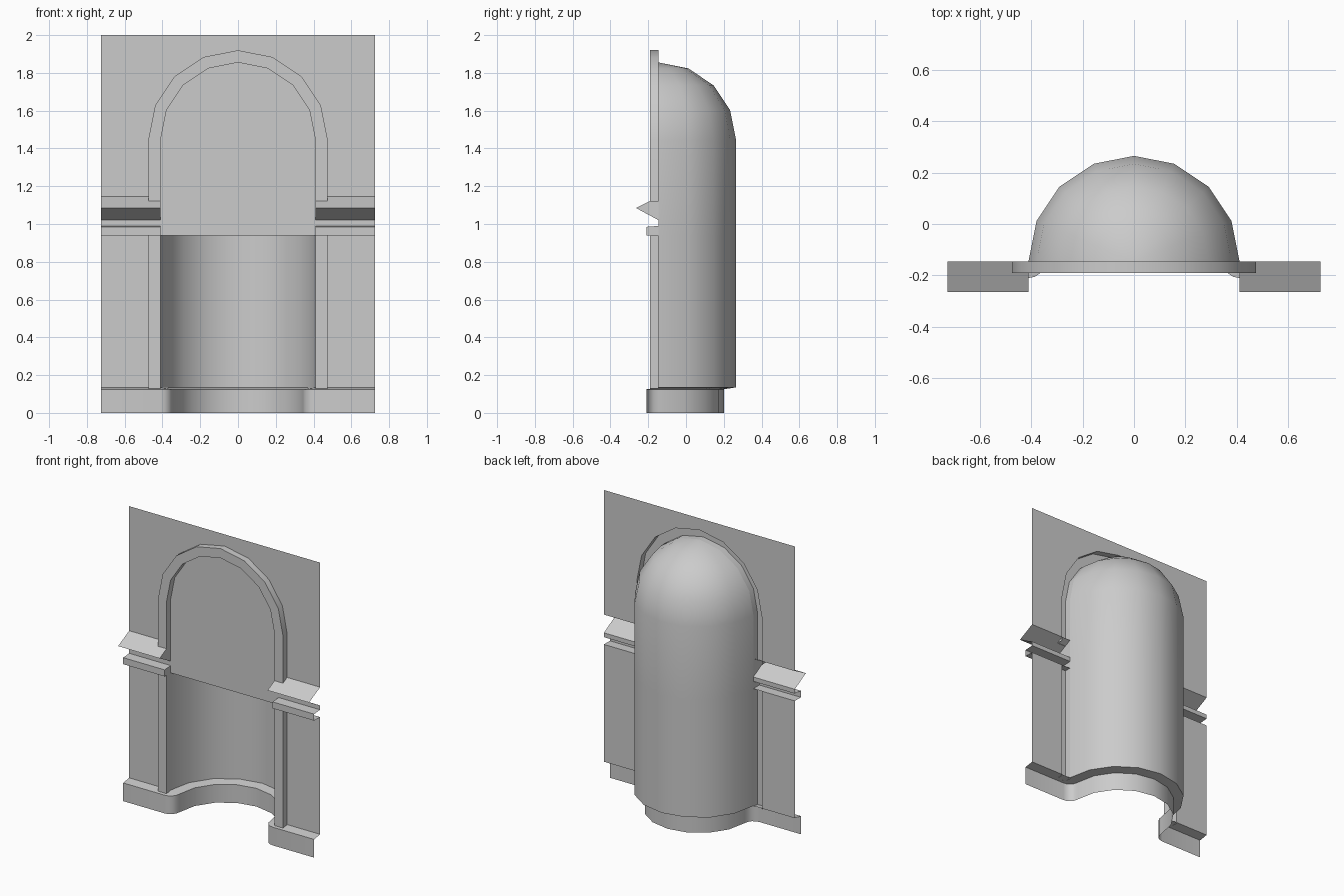
import bpy, bmesh
from math import sin, cos, pi, radians

cube = bpy.data.objects.get("Cube")
if cube:
    bpy.data.objects.remove(cube)

stone = bpy.data.materials.new("grey_stone")
stone.use_nodes = True
GREY = (0.6, 0.6, 0.6, 1)
stone.diffuse_color = GREY
stone.node_tree.nodes["Principled BSDF"].inputs["Base Color"].default_value = GREY

# Main sizes
HALF, TOP = 0.725, 2.0           # wall half width and height
R_IN, R_OUT, R_BASE = 0.41, 0.475, 0.345
WALL, TRIM, LEDGE = -0.145, -0.19, -0.21   # depths along y
SPRING = 1.445                   # height where the arch begins
BAND, FLOOR = 0.94, 0.135
QUARTER = [i * pi / 8 for i in range(5)]


def finish(name, bm, mirror):
    bmesh.ops.remove_doubles(bm, verts=bm.verts, dist=1e-5)
    mesh = bpy.data.meshes.new(name)
    bm.to_mesh(mesh)
    bm.free()
    mesh.materials.append(stone)
    mesh.shade_smooth()
    mesh.set_sharp_from_angle(angle=radians(30))
    obj = bpy.data.objects.new(name, mesh)
    bpy.context.collection.objects.link(obj)
    if mirror:
        mod = obj.modifiers.new("mirror", 'MIRROR')
        mod.merge_threshold = 0.0005
    return obj


def sheet(name, rows, mirror=True, caps=()):
    """Quads between neighbouring rows of points, plus optional end faces."""
    bm = bmesh.new()
    grid = [[bm.verts.new(p) for p in row] for row in rows]
    for a, b in zip(grid, grid[1:]):
        for i in range(len(a) - 1):
            corners = [a[i], a[i + 1], b[i + 1], b[i]]
            kept = []
            for v in corners:        # skip corners that coincide
                if all((v.co - k.co).length > 1e-5 for k in kept):
                    kept.append(v)
            if len(kept) > 2:
                bm.faces.new(kept)
    for cap in caps:
        bm.faces.new([bm.verts.new(p) for p in cap])
    return finish(name, bm, mirror)


def arch(r, y, start):
    """Half arch from a straight foot up to the crown."""
    return [(r, y, start)] + [(r * cos(t), y, SPRING + r * sin(t)) for t in QUARTER]


def plan_arc(r, z):
    return [(r * cos(t), WALL + r * sin(t), z) for t in QUARTER]


# Upper wall around the arch
border = [(HALF, 1.145), (HALF, SPRING), (HALF, 1.7), (HALF, TOP), (0.3, TOP), (0, TOP)]
sheet("upper_wall", [arch(R_OUT, WALL, 1.145), [(x, WALL, z) for x, z in border]])

# Lower wall beside the niche
sheet("lower_wall", [[(x, WALL, z) for x in (R_OUT, HALF)] for z in (FLOOR, BAND)])

# Pointed ledge and square band in one moulding
profile = [(WALL, 1.145), (-0.265, 1.085), (WALL, 1.02), (WALL, 0.99),
           (LEDGE, 0.985), (LEDGE, BAND), (WALL, BAND)]
ends = [(R_IN, y, z) for y, z in profile]
sheet("wall_moulding", [ends, [(HALF, y, z) for y, z in profile]],
      caps=(ends[:3], ends[3:]))

# Raised trim: arch above the ledge, straight legs below the band
section = [(R_OUT, WALL), (R_OUT, TRIM), (R_IN, TRIM), (R_IN, WALL)]
sheet("arch_trim", [arch(r, y, 1.12) for r, y in section])
sheet("trim_leg", [[(r, y, z) for z in (0.128, BAND)] for r, y in section])

# Flat panel closing the upper niche
right = arch(R_IN, WALL, BAND)
left = [(-x, y, z) for x, y, z in reversed(right[:-1])]
bm = bmesh.new()
bm.faces.new([bm.verts.new(p) for p in right + left])
finish("niche_panel", bm, False)

# Curved niche wall topped by a quarter dome
shell = [plan_arc(R_IN, z) for z in (FLOOR, BAND)]
for e in QUARTER:
    shell.append([(x, y, SPRING + R_IN * sin(e))
                  for x, y, z in plan_arc(R_IN * cos(e), 0)])
sheet("niche_shell", shell)

# Plinth with a rounded corner that follows the niche
step = R_IN - R_BASE
corner = [(R_IN - step * sin(t), WALL - step * cos(t)) for t in QUARTER[:4]]
front = [(HALF, LEDGE)] + corner
back = [(HALF, WALL)] + [(R_IN + 0.02 * k, WALL) for k in (4, 3, 2, 1)]
low = [(x, y, 0) for x, y in front] + plan_arc(R_BASE, 0)
mid = [(x, y, 0.125) for x, y in front] + plan_arc(R_BASE, 0.125)
high = [(x, y, FLOOR) for x, y in back] + plan_arc(R_IN, FLOOR)
sheet("plinth", [low, mid, high])
